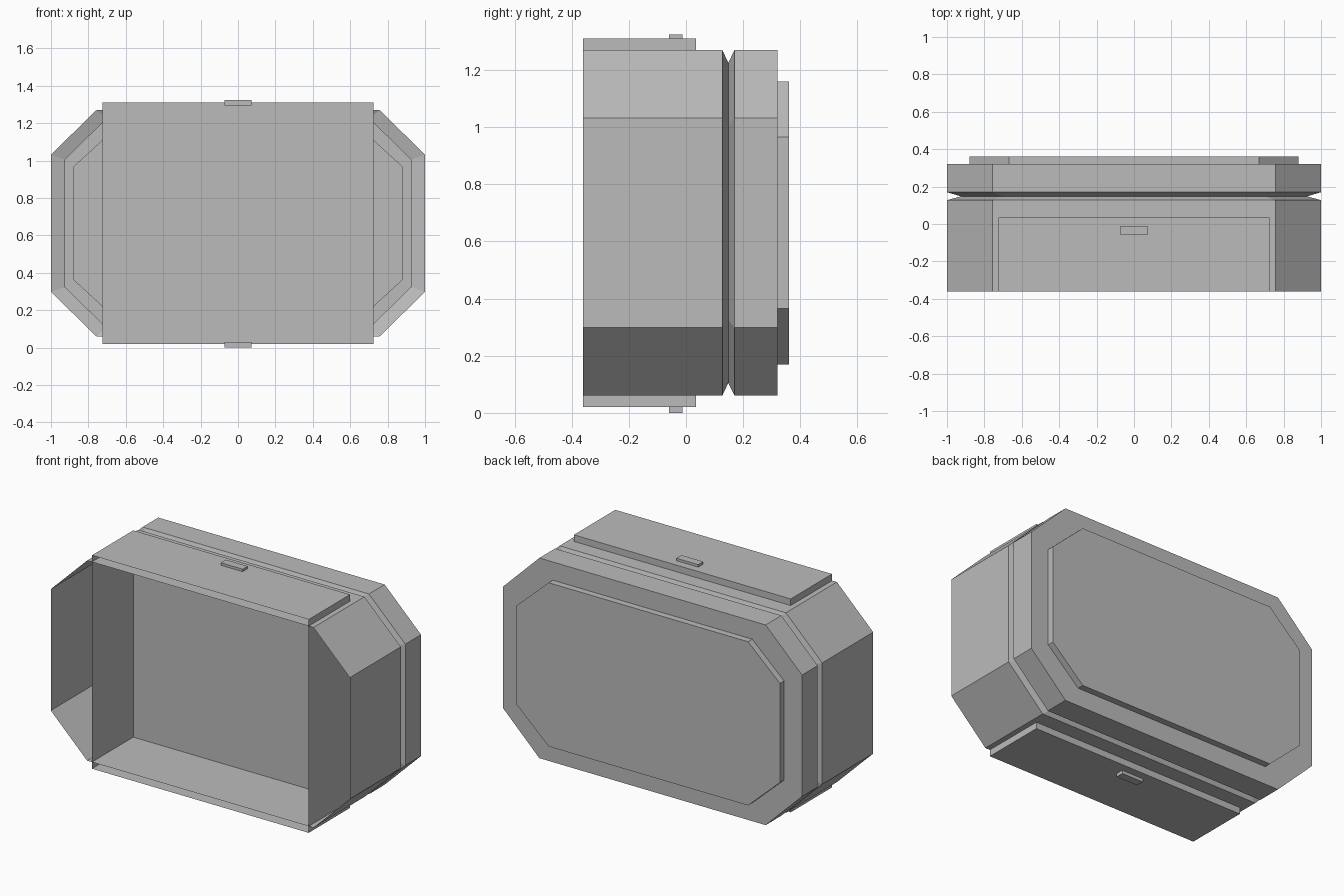
import bpy, bmesh

cube = bpy.data.objects.get("Cube")
if cube:
    bpy.data.objects.remove(cube, do_unlink=True)

MID_Z = 0.665

grey = bpy.data.materials.new("light grey")
grey.use_nodes = True
grey.diffuse_color = (0.5, 0.5, 0.5, 1)
grey.node_tree.nodes["Principled BSDF"].inputs["Base Color"].default_value = (0.5, 0.5, 0.5, 1)


def octagon(half_x, half_z, flat_x, flat_z):
    """Chamfered rectangle around the middle of the housing."""
    right = [(flat_x, -half_z), (half_x, -flat_z), (half_x, flat_z), (flat_x, half_z)]
    return right + [(-x, z) for x, z in reversed(right)]


def loft(name, rings, cap_front=False):
    """Skin a run of (outline, y) rings from front to back and close the back."""
    bm = bmesh.new()
    loops = [[bm.verts.new((x, y, MID_Z + z)) for x, z in outline] for outline, y in rings]
    for a, b in zip(loops, loops[1:]):
        for i in range(len(a)):
            j = (i + 1) % len(a)
            bm.faces.new((a[i], a[j], b[j], b[i]))
    bm.faces.new(list(reversed(loops[-1])))
    if cap_front:
        bm.faces.new(loops[0])
    # outward normals for open as well as closed shells
    for f in bm.faces:
        f.normal_update()
    bm.normal_update()
    if cap_front:
        bmesh.ops.recalc_face_normals(bm, faces=bm.faces)
    mesh = bpy.data.meshes.new(name)
    bm.to_mesh(mesh)
    bm.free()
    mesh.materials.append(grey)
    obj = bpy.data.objects.new(name, mesh)
    bpy.context.collection.objects.link(obj)
    return obj


def rect(half_x, low, high):
    return [(-half_x, low), (half_x, low), (half_x, high), (-half_x, high)]


# Eight-sided housing, open at the front, with a V groove and a raised back panel
outer = octagon(1.0, 0.605, 0.757, 0.367)
groove = [(x * 0.926, z * 0.926) for x, z in outer]
panel = octagon(0.88, 0.495, 0.667, 0.3)
loft("housing", [(outer, -0.36), (outer, 0.127), (groove, 0.148), (outer, 0.17),
                 (outer, 0.32), (panel, 0.32), (panel, 0.36)])

# Rectangular sleeve, open at the front, passing through the housing
loft("sleeve", [(rect(0.725, -0.645, 0.645), -0.36), (rect(0.725, -0.645, 0.645), 0.035)])

# Small tabs on the top and bottom of the sleeve
for name, low, high in (("top_tab", 0.63, 0.66), ("bottom_tab", -0.665, -0.635)):
    tab = rect(0.073, low, high)
    loft(name, [(tab, -0.06), (tab, -0.012)], cap_front=True)
